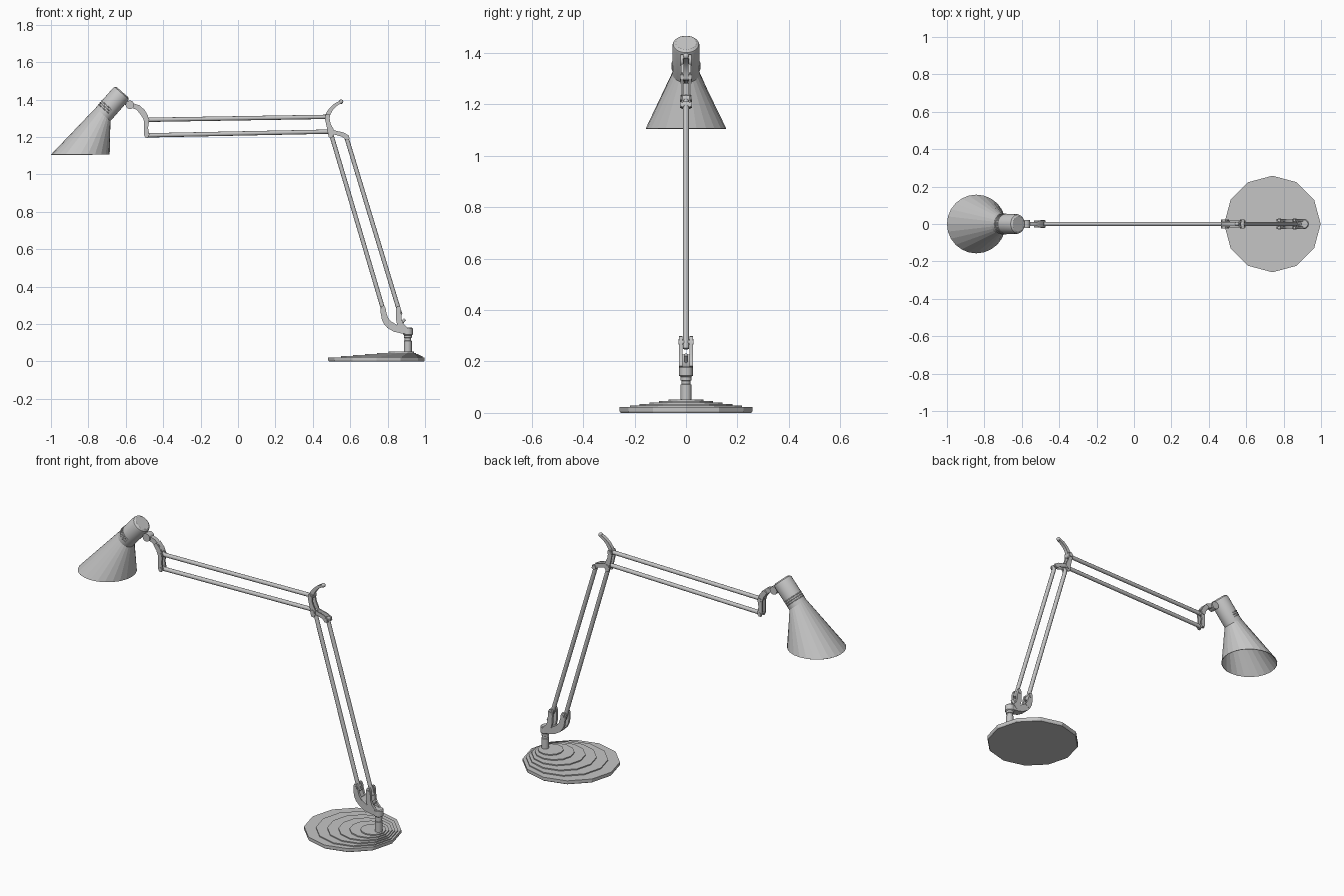
import bpy, bmesh, math
from mathutils import Vector

if "Cube" in bpy.data.objects:
    bpy.data.objects.remove(bpy.data.objects["Cube"])

grey = bpy.data.materials.new("satin grey")
grey.use_nodes = True
COLOUR = (0.56, 0.56, 0.56, 1)
grey.diffuse_color = COLOUR
grey.node_tree.nodes["Principled BSDF"].inputs["Base Color"].default_value = COLOUR


def finish(name, bm, smooth=True):
    bmesh.ops.recalc_face_normals(bm, faces=bm.faces)
    me = bpy.data.meshes.new(name)
    bm.to_mesh(me)
    bm.free()
    me.materials.append(grey)
    ob = bpy.data.objects.new(name, me)
    bpy.context.collection.objects.link(ob)
    if smooth:
        bpy.ops.object.select_all(action='DESELECT')
        ob.select_set(True)
        bpy.context.view_layer.objects.active = ob
        bpy.ops.object.shade_smooth_by_angle(angle=math.radians(35))
    return ob


def ring(bm, centre, u, v, r, n):
    """Circle of vertices around centre in the plane of u and v."""
    return [bm.verts.new(Vector(centre) + r * (math.cos(t) * u + math.sin(t) * v))
            for t in (2 * math.pi * i / n for i in range(n))]


def bridge(bm, a, b):
    n = len(a)
    for i in range(n):
        bm.faces.new((a[i], a[(i + 1) % n], b[(i + 1) % n], b[i]))


def lathe(name, a, b, profile, n=16, smooth=True):
    """Closed turned part from a towards b; profile holds (distance, radius)."""
    a, b = Vector(a), Vector(b)
    d = (b - a).normalized()
    u = Vector((0, 1, 0)) if abs(d.y) < 0.9 else Vector((1, 0, 0))
    u = (u - d * u.dot(d)).normalized()
    bm = bmesh.new()
    loops = [ring(bm, a + d * s, u, d.cross(u), r, n) for s, r in profile]
    for p, q in zip(loops, loops[1:]):
        bridge(bm, p, q)
    bm.faces.new(loops[0])
    bm.faces.new(loops[-1])
    return finish(name, bm, smooth)


def rod(name, a, b, r, n=12):
    return lathe(name, a, b, [(0, r), ((Vector(b) - Vector(a)).length, r)], n)


def pin(name, x, z, r, half):
    """Pivot running front to back."""
    return rod(name, (x, -half, z), (x, half, z), r, 14)


def strap(name, pts, y0, y1):
    """Bent bar: pts are (x, z, width), extruded from y0 to y1."""
    p = [Vector((x, 0, z)) for x, z, w in pts]
    bm, loops = bmesh.new(), []
    for i, c in enumerate(p):
        t = (p[min(i + 1, len(p) - 1)] - p[max(i - 1, 0)]).normalized()
        side = Vector((-t.z, 0, t.x)) * pts[i][2] / 2
        loops.append([bm.verts.new((q.x, y, q.z)) for q, y in
                      ((c + side, y0), (c + side, y1), (c - side, y1), (c - side, y0))])
    for a, b in zip(loops, loops[1:]):
        bridge(bm, a, b)
    bm.faces.new(loops[0])
    bm.faces.new(loops[-1])
    return finish(name, bm)


def cheeks(name, pts, inner, outer):
    for label, s in (("left", 1), ("right", -1)):
        strap(f"{name}_{label}", pts, s * inner, s * outer)


def ball(name, loc, r):
    bm = bmesh.new()
    bmesh.ops.create_uvsphere(bm, u_segments=16, v_segments=10, radius=r)
    bmesh.ops.translate(bm, verts=bm.verts, vec=loc)
    return finish(name, bm)


# Stepped twelve-sided base, tiers crowding towards the post
X, Y, Z = Vector((1, 0, 0)), Vector((0, 1, 0)), Vector((0, 0, 1))
bm = bmesh.new()
tiers = [(0.740, 0.258, 0.022), (0.768, 0.218, 0.028), (0.795, 0.180, 0.034),
         (0.822, 0.143, 0.040), (0.848, 0.105, 0.046), (0.873, 0.068, 0.052)]
last = ring(bm, (0.74, 0, 0), X, Y, 0.254, 12)
bm.faces.new(last)
low = 0.006
for cx, r, top in tiers:
    for z in (low, top):
        loop = ring(bm, (cx, 0, z), X, Y, r, 12)
        bridge(bm, last, loop)
        last = loop
    low = top
bm.faces.new(last)
finish("base", bm, smooth=False)

# Post and swivel collar
lathe("post", (0.908, 0, 0.04), (0.908, 0, 1),
      [(0, 0.021), (0.07, 0.021), (0.072, 0.017), (0.085, 0.017), (0.087, 0.021), (0.10, 0.021),
       (0.105, 0.027), (0.136, 0.027), (0.141, 0.022)])

# Foot bracket: solid heel with two forks
strap("foot_heel", [(0.915, 0.162, 0.032), (0.875, 0.168, 0.036), (0.84, 0.178, 0.040),
                    (0.81, 0.196, 0.040), (0.793, 0.215, 0.036)], -0.025, 0.025)
cheeks("rear_fork", [(0.800, 0.205, 0.038), (0.785, 0.230, 0.034), (0.778, 0.260, 0.030),
                     (0.776, 0.285, 0.026), (0.775, 0.298, 0.014)], 0.013, 0.027)
cheeks("front_fork", [(0.890, 0.170, 0.036), (0.868, 0.195, 0.034), (0.860, 0.225, 0.030),
                      (0.858, 0.265, 0.028), (0.858, 0.285, 0.024), (0.858, 0.297, 0.012)],
       0.013, 0.027)
pin("rear_fork_pin", 0.778, 0.278, 0.009, 0.030)
pin("front_fork_pin", 0.860, 0.275, 0.009, 0.030)
rod("tension_screw", (0.870, 0, 0.200), (0.892, 0, 0.226), 0.008)

# Parallel arm rods
rod("lower_arm_inner", (0.783, 0, 0.255), (0.496, 0, 1.222), 0.0115)
rod("lower_arm_outer", (0.868, 0, 0.250), (0.580, 0, 1.197), 0.0115)
rod("upper_arm_top", (-0.485, 0, 1.292), (0.477, 0, 1.308), 0.0115)
rod("upper_arm_bottom", (-0.485, 0, 1.209), (0.495, 0, 1.229), 0.0115)

# Elbow joint with curled handle
cheeks("elbow_plate", [(0.494, 1.196, 0.016), (0.497, 1.215, 0.032), (0.494, 1.240, 0.032),
                       (0.483, 1.270, 0.024), (0.477, 1.300, 0.026), (0.482, 1.322, 0.022)],
       0.012, 0.020)
cheeks("elbow_link", [(0.485, 1.234, 0.022), (0.525, 1.222, 0.022), (0.560, 1.213, 0.024),
                      (0.583, 1.198, 0.028), (0.591, 1.187, 0.014)], 0.012, 0.018)
strap("elbow_handle", [(0.477, 1.305, 0.026), (0.484, 1.328, 0.024), (0.500, 1.352, 0.020),
                       (0.522, 1.373, 0.017), (0.552, 1.389, 0.014)], -0.010, 0.010)
ball("handle_tip", (0.551, 0, 1.389), 0.012)
for i, (x, z) in enumerate(((0.496, 1.224), (0.478, 1.306), (0.580, 1.199))):
    pin(f"elbow_pin_{i + 1}", x, z, 0.012, 0.023)

# Wrist bracket carrying the lamp head
cheeks("wrist_plate", [(-0.489, 1.196, 0.014), (-0.488, 1.212, 0.028), (-0.492, 1.250, 0.022),
                       (-0.489, 1.290, 0.030), (-0.502, 1.322, 0.028), (-0.524, 1.350, 0.024)],
       0.010, 0.019)
strap("wrist_neck", [(-0.493, 1.305, 0.030), (-0.512, 1.335, 0.032), (-0.535, 1.358, 0.028),
                     (-0.575, 1.372, 0.024)], -0.012, 0.012)
pin("wrist_pin_low", -0.487, 1.210, 0.011, 0.022)
pin("wrist_pin_high", -0.488, 1.292, 0.011, 0.022)
pin("head_knuckle", -0.578, 1.372, 0.023, 0.021)
rod("head_stub", (-0.578, 0, 1.372), (-0.625, 0, 1.402), 0.013)

# Lamp head: tilted cap flaring into an oblique cone with a level rim
top, neck = Vector((-0.620, 0, 1.437)), Vector((-0.722, 0, 1.320))
axis = (neck - top).normalized()
side = Vector((-axis.z, 0, axis.x))
if side.x < 0:
    side = -side
bm = bmesh.new()
N = 24
loops = [ring(bm, top - axis * 0.004, side, Y, 0.040, N), ring(bm, top + axis * 0.003, side, Y, 0.050, N),
         ring(bm, top + axis * 0.012, side, Y, 0.053, N), ring(bm, neck, side, Y, 0.053, N)]
bm.faces.new(loops[0])
for a, b in zip(loops, loops[1:]):
    bridge(bm, a, b)
cap_faces = len(bm.faces)
rim = ring(bm, (-0.843, 0, 1.106), X, Y, 0.157, N)
bridge(bm, loops[-1], rim)
shade = finish("lamp_shade", bm)
for i, f in enumerate(shade.data.polygons):
    f.use_smooth = i < cap_faces
wall = shade.modifiers.new("wall", 'SOLIDIFY')
wall.thickness = 0.003

# Vent ribs wrapping the upper side of the cap
for k in range(3):
    c = neck - axis * (0.026 + 0.012 * k)
    cu = bpy.data.curves.new(f"vent_rib_{k + 1}", 'CURVE')
    cu.dimensions = '3D'
    cu.bevel_depth = 0.0025
    cu.bevel_resolution = 1
    sp = cu.splines.new('POLY')
    sp.points.add(16)
    for i, pt in enumerate(sp.points):
        t = math.radians(-110 + 220 * i / 16)
        pt.co = (*(c + 0.0535 * (-math.cos(t) * side + math.sin(t) * Y)), 1)
    cu.materials.append(grey)
    ob = bpy.data.objects.new(cu.name, cu)
    bpy.context.collection.objects.link(ob)
    bpy.ops.object.select_all(action='DESELECT')
    ob.select_set(True)
    bpy.context.view_layer.objects.active = ob
    bpy.ops.object.convert(target='MESH')

# Bulb and socket inside the shade
lathe("bulb", top + axis * 0.06, neck + axis * 0.2,
      [(0, 0.034), (0.09, 0.034), (0.10, 0.022), (0.225, 0.022), (0.235, 0.014)])
